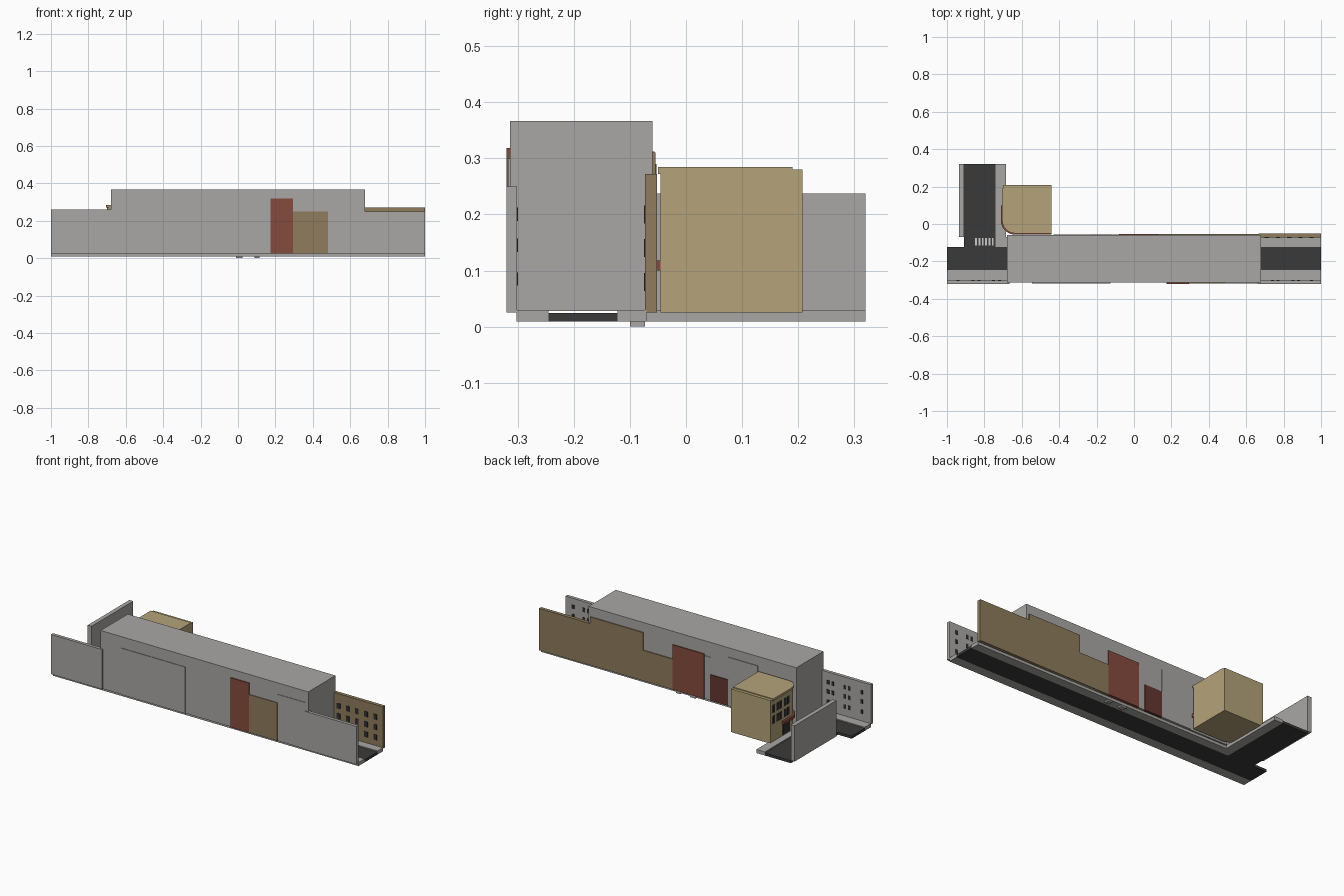
import bpy, bmesh, math

if "Cube" in bpy.data.objects:
    bpy.data.objects.remove(bpy.data.objects["Cube"])

def mat(name, r, g, b):
    m = bpy.data.materials.new(name)
    m.diffuse_color = (r, g, b, 1)
    m.use_nodes = True
    m.node_tree.nodes["Principled BSDF"].inputs["Base Color"].default_value = m.diffuse_color
    return m

GREY = mat("concrete grey", .40, .39, .375)
TAN = mat("light tan", .46, .37, .195)
BROWN = mat("brown tan", .275, .20, .11)
RED = mat("brick red", .235, .07, .047)
DRED = mat("dark red", .13, .038, .03)
DARK = mat("asphalt", .042, .042, .042)
GLASS = mat("window dark", .03, .03, .035)
WHITE = mat("crossing paint", .6, .6, .58)

def finish(name, bm, m):
    bmesh.ops.recalc_face_normals(bm, faces=bm.faces)
    me = bpy.data.meshes.new(name)
    bm.to_mesh(me)
    bm.free()
    me.materials.append(m)
    o = bpy.data.objects.new(name, me)
    bpy.context.collection.objects.link(o)
    return o

def add_box(bm, x0, x1, y0, y1, z0, z1):
    vs = bmesh.ops.create_cube(bm, size=1)["verts"]
    for v in vs:
        v.co.x = x1 if v.co.x > 0 else x0
        v.co.y = y1 if v.co.y > 0 else y0
        v.co.z = z1 if v.co.z > 0 else z0

def boxes(name, m, *dims):
    bm = bmesh.new()
    for d in dims:
        add_box(bm, *d)
    return finish(name, bm, m)

def prism(name, pts, z0, z1, m):
    bm = bmesh.new()
    f = bm.faces.new([bm.verts.new((x, y, z0)) for x, y in pts])
    r = bmesh.ops.extrude_face_region(bm, geom=[f])
    for v in r["geom"]:
        if isinstance(v, bmesh.types.BMVert):
            v.co.z = z1
    return finish(name, bm, m)

# streets and pavements
prism("road", [(-1, -.245), (1, -.245), (1, -.122), (-.74, -.122), (-.74, .32),
               (-.91, .32), (-.91, -.122), (-1, -.122)], .009, .024, DARK)
boxes("front_pavement", GREY, (-1, 1, -.302, -.245, .009, .03))
prism("rear_pavement", [(-.74, -.122), (1, -.122), (1, -.07), (-.685, -.07),
                        (-.685, .32), (-.74, .32)], .009, .03, GREY)
boxes("crossing_stripes", WHITE,
      *[(-.85 + i * .018, -.84 + i * .018, -.115, -.075, .023, .026) for i in range(6)])
boxes("door_steps", GREY, (-.01, .025, -.1, -.073, 0, .032), (.088, .115, -.1, -.073, 0, .032))

# large cover over the middle of the street
boxes("cover_roof", GREY, (-.68, .68, -.314, -.06, .355, .367))
boxes("cover_walls", GREY, (-.68, .68, -.314, -.30, .025, .355), (-.68, .68, -.073, -.06, .025, .355))
boxes("cover_ends", GREY, (.668, .68, -.30, -.073, .028, .355), (-.68, -.668, -.30, -.073, .028, .355))

# front facades: x0, x1, top, outer y, colour
front = [("left_wall", -1, -.665, .26, -.32, GREY), ("long_facade", -.545, -.125, .30, -.3175, GREY),
         ("red_facade", .175, .295, .318, -.32, RED), ("brown_facade", .295, .48, .25, -.3185, BROWN),
         ("grey_facade", .48, .66, .30, -.317, GREY), ("right_wall", .66, 1, .25, -.32, GREY)]
for n, x0, x1, top, y, m in front:
    boxes("front_" + n, m, (x0, x1, y, -.301, .025, top))

# rear facades
rear = [("end_wall", .665, 1, .272, -.052, BROWN), ("tall_facade", .32, .665, .31, -.054, BROWN),
        ("low_facade", .127, .32, .205, -.054, BROWN), ("red_facade", -.08, .127, .29, -.053, RED),
        ("narrow_facade", -.12, -.08, .28, -.057, GREY), ("dark_red_facade", -.237, -.12, .178, -.055, DRED),
        ("grey_facade", -.43, -.237, .312, -.056, GREY)]
for n, x0, x1, top, y, m in rear:
    boxes("rear_" + n, m, (x0, x1, -.073, y, .025, top))

# window plates on the street side of the open walls
def windows(name, xs, zs, y, w, h, step):
    boxes(name, GLASS, *[(x - w / 2, x + w / 2, min(y, y + step), max(y, y + step), z - h / 2, z + h / 2)
                         for x in xs for z in zs])

windows("rear_wall_windows", [.71 + i * .06 for i in range(5)], [.08, .14, .2], -.073, .022, .032, -.002)
windows("front_right_windows", [.74, .77, .85, .88, .95], [.085, .145, .2], -.301, .016, .024, .002)
windows("front_left_windows", [-.94, -.86, -.83, -.75, -.72], [.085, .145, .2], -.301, .016, .024, .002)

# side street wall
boxes("side_wall", GREY, (-.935, -.91, -.07, .32, .025, .237))

# corner building with a rounded corner
X0, X1, Y0, Y1, R = -.70, -.44, -.045, .208, .065

def corner(off, y_end):
    pts = [(X0 - off, y_end)]
    for i in range(9):
        a = math.pi + i * math.pi / 16
        pts.append((X0 + R + (R + off) * math.cos(a), Y0 + R + (R + off) * math.sin(a)))
    return pts + [(X1, Y0 - off)]

prism("corner_building", corner(0, Y1) + [(X1, Y1)], .025, .28, TAN)
prism("corner_cornice", corner(.005, .19) + [(X1, .19)], .272, .285, TAN)
prism("corner_awning", corner(.012, .10) + list(reversed(corner(-.005, .10))), .1, .118, RED)

# corner building windows and shopfront
boxes("corner_windows", GLASS,
      *[(X0 - .002, X0 + .002, y - .01, y + .01, z, z + .045)
        for y in (.045, .075, .115, .145, .18) for z in (.135, .2)])
boxes("corner_shopfront", GLASS, (X0 - .002, X0 + .002, .03, .095, .035, .095))
